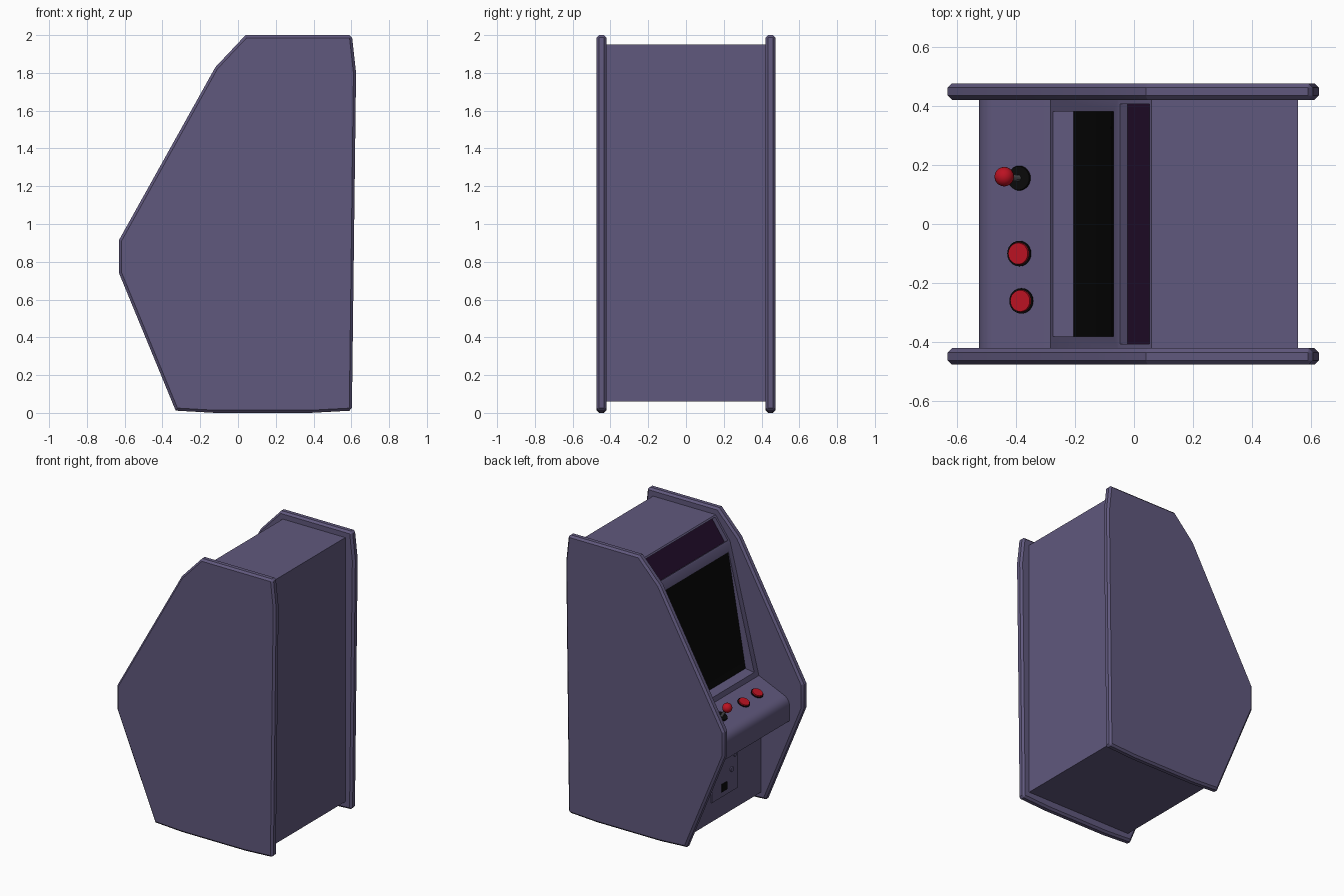
import bpy, bmesh, math
from mathutils import Vector

if "Cube" in bpy.data.objects:
    bpy.data.objects.remove(bpy.data.objects["Cube"])


def material(name, rgb):
    m = bpy.data.materials.new(name)
    m.diffuse_color = (*rgb, 1)
    m.use_nodes = True
    m.node_tree.nodes["Principled BSDF"].inputs["Base Color"].default_value = m.diffuse_color
    return m


PURPLE = material("dusty purple", (0.117, 0.098, 0.205))
BLACK = material("black", (0.003, 0.003, 0.003))
PLUM = material("dark plum", (0.016, 0.004, 0.023))
RED = material("red", (0.50, 0.006, 0.016))
GREY = material("grey metal", (0.12, 0.12, 0.13))


def finish(bm, name, mats, angle=30):
    me = bpy.data.meshes.new(name)
    bm.normal_update()
    bm.to_mesh(me)
    bm.free()
    ob = bpy.data.objects.new(name, me)
    bpy.context.collection.objects.link(ob)
    for m in mats:
        me.materials.append(m)
    bpy.ops.object.select_all(action='DESELECT')
    ob.select_set(True)
    bpy.context.view_layer.objects.active = ob
    bpy.ops.object.shade_smooth_by_angle(angle=math.radians(angle))
    return ob


def disc(name, centre, axis, radius, depth, mat, bevel=0.0, sides=24):
    """Cylinder whose base sits at centre and which rises along axis."""
    bm = bmesh.new()
    bmesh.ops.create_cone(bm, cap_ends=True, segments=sides, radius1=radius,
                          radius2=radius - bevel, depth=depth)
    bmesh.ops.translate(bm, verts=bm.verts, vec=(0, 0, depth / 2))
    axis = Vector(axis).normalized()
    bmesh.ops.rotate(bm, verts=bm.verts,
                     matrix=Vector((0, 0, 1)).rotation_difference(axis).to_matrix())
    bmesh.ops.translate(bm, verts=bm.verts, vec=centre)
    return finish(bm, name, [mat])


def plate(name, centre, size, mat):
    bm = bmesh.new()
    bmesh.ops.create_cube(bm, size=1)
    bmesh.ops.scale(bm, verts=bm.verts, vec=size)
    bmesh.ops.translate(bm, verts=bm.verts, vec=centre)
    return finish(bm, name, [mat])


# Side panels: one outline, extruded, with bevelled rims
SIDE = [(-0.33, 0.012), (-0.12, 0), (0.38, 0), (0.603, 0.012), (0.625, 1.8),
        (0.603, 2.0), (0.04, 2.0), (-0.12, 1.83), (-0.63, 0.915), (-0.63, 0.74)]
for name, y0 in (("left_side_panel", 0.42), ("right_side_panel", -0.475)):
    bm = bmesh.new()
    face = bm.faces.new([bm.verts.new((x, y0, z)) for x, z in SIDE])
    ext = bmesh.ops.extrude_face_region(bm, geom=[face])
    bmesh.ops.translate(bm, vec=(0, 0.055, 0),
                        verts=[v for v in ext["geom"] if isinstance(v, bmesh.types.BMVert)])
    bmesh.ops.recalc_face_normals(bm, faces=bm.faces)
    rim = [e for e in bm.edges if e.calc_face_angle(0) > math.radians(80)]
    bmesh.ops.bevel(bm, geom=rim, offset=0.014, segments=1, affect='EDGES')
    finish(bm, name, [PURPLE], 20)

# Cabinet body: profile strip with framed recesses for marquee and screen
HALF = 0.425
LIP, RAD = (-0.525, 0.785), 0.05
curve = []
for i in range(7):  # rounded front lip of the control deck
    t = i / 6
    a, b = (LIP[0] + 0.92 * RAD, LIP[1] + 0.4 * RAD), (LIP[0], LIP[1] - RAD)
    curve.append(tuple((1 - t) ** 2 * a[k] + 2 * t * (1 - t) * LIP[k] + t * t * b[k]
                       for k in (0, 1)))
BODY = [(0.555, 0.06), (0.555, 1.95), (0.06, 1.95), (-0.055, 1.79), (-0.283, 0.89),
        *curve, (-0.525, 0.63), (-0.30, 0.61), (-0.30, 0.06)]
# start index: (opening top, opening bottom, back top, back bottom, half width, material)
RECESS = {
    2: ((0.053, 1.94), (-0.048, 1.80), (0.077, 1.922), (-0.022, 1.782), 0.405, 1),
    3: ((-0.069, 1.735), (-0.274, 0.925), (-0.068, 1.73), (-0.205, 0.935), 0.38, 2),
}
bm = bmesh.new()


def row(p, half):
    return [bm.verts.new((p[0], s * half, p[1])) for s in (1, -1)]


rows = [row(p, HALF) for p in BODY]
for i, a in enumerate(rows):
    b = rows[(i + 1) % len(rows)]
    ring = [a[0], a[1], b[1], b[0]]
    if i not in RECESS:
        bm.faces.new(ring)
        continue
    t, u, bt, bb, half, mat = RECESS[i]
    for top, low in ((t, u), (bt, bb)):
        c, d = row(top, half), row(low, half)
        inner = [c[0], c[1], d[1], d[0]]
        for k in range(4):
            n = (k + 1) % 4
            bm.faces.new([ring[k], ring[n], inner[n], inner[k]])
        ring = inner
    bm.faces.new(ring).material_index = mat
for s in (0, 1):
    bm.faces.new([r[s] for r in rows])
bmesh.ops.recalc_face_normals(bm, faces=bm.faces)
finish(bm, "cabinet_body", [PURPLE, PLUM, BLACK], 25)

# Control deck: slope between the screen sill and the lip
P0, P1 = Vector((BODY[4][0], 0, BODY[4][1])), Vector((curve[0][0], 0, curve[0][1]))
slope = (P1 - P0).normalized()
UP = Vector((slope.z, 0, -slope.x))


def on_deck(x, y):
    p = P0 + slope * ((x - P0.x) / slope.x)
    return Vector((p.x, y, p.z))


# Push buttons with black collars
for i, (x, y) in enumerate(((-0.387, -0.10), (-0.38, -0.26))):
    p = on_deck(x, y)
    disc(f"button_collar_{i + 1}", p - UP * 0.005, UP, 0.043, 0.011, BLACK)
    disc(f"button_{i + 1}", p, UP, 0.039, 0.014, RED, 0.003)

# Joystick: dust washer, stem and ball
base = on_deck(-0.388, 0.155)
ball = base + UP * 0.085 + Vector((-0.017, 0.005, 0))
disc("joystick_washer", base - UP * 0.005, UP, 0.043, 0.013, BLACK, 0.003)
disc("joystick_stem", base, ball - base, 0.011, (ball - base).length, GREY, sides=12)
bm = bmesh.new()
bmesh.ops.create_uvsphere(bm, u_segments=20, v_segments=12, radius=0.033)
bmesh.ops.translate(bm, verts=bm.verts, vec=ball)
finish(bm, "joystick_ball", [RED], 60)

# Coin door on the lower front
plate("coin_door", (-0.303, 0, 0.36), (0.009, 0.29, 0.32), PURPLE)
plate("coin_return", (-0.309, 0.01, 0.265), (0.008, 0.06, 0.055), BLACK)
disc("coin_door_lock", (-0.305, -0.075, 0.36), (-1, 0, 0), 0.018, 0.01, PURPLE)
disc("coin_slot_boss", (-0.305, -0.11, 0.45), (-1, 0, 0), 0.012, 0.01, PURPLE)
